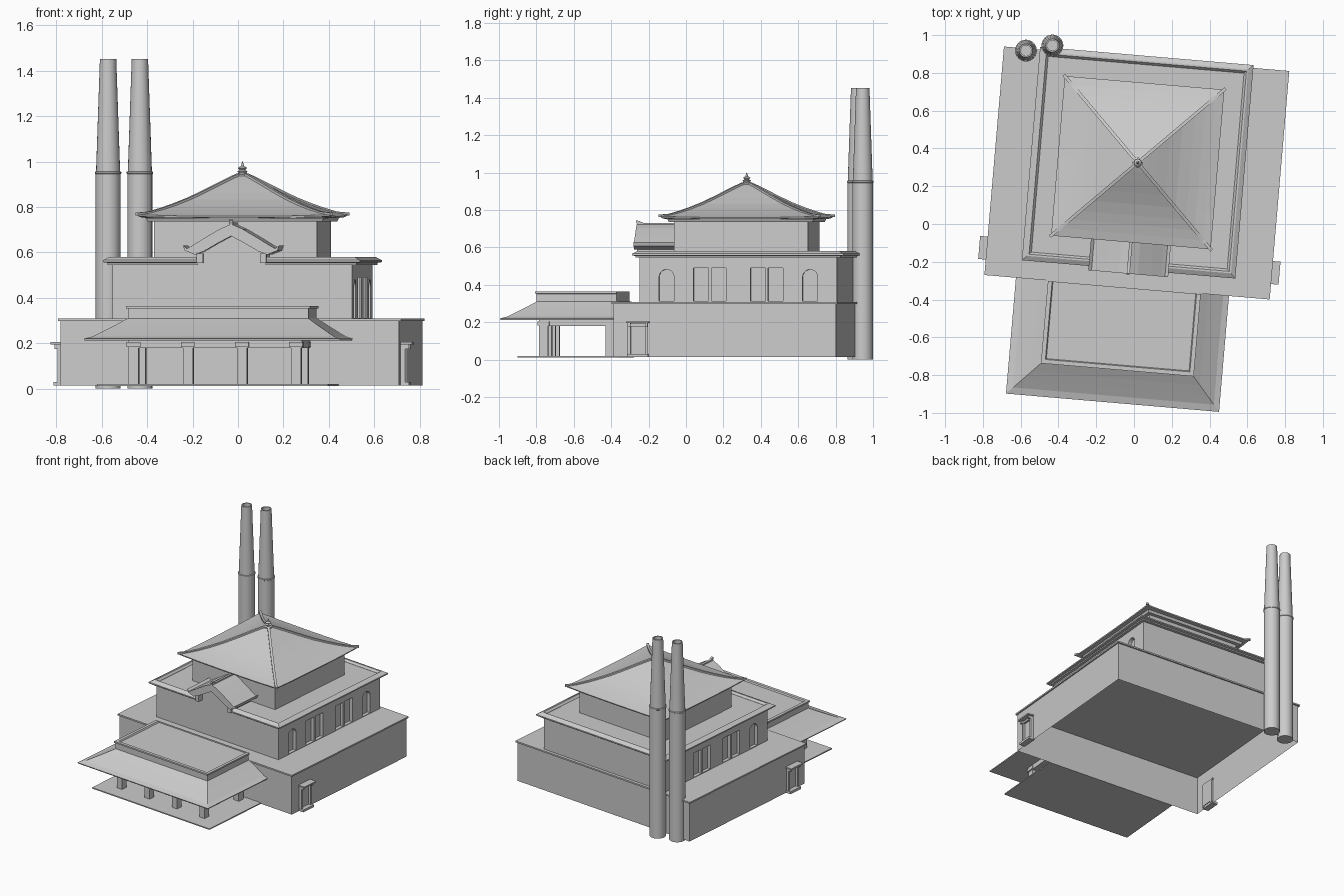
import bpy, bmesh, math
from mathutils import Matrix, Vector

if "Cube" in bpy.data.objects:
    bpy.data.objects.remove(bpy.data.objects["Cube"])

# The whole building is turned slightly about z
M = Matrix.Translation((0.015, 0.27, 0)) @ Matrix.Rotation(math.radians(-4.9), 4, 'Z')


def mesh(name, verts, faces, mat=M):
    me = bpy.data.meshes.new(name)
    me.from_pydata(verts, [], faces)
    bm = bmesh.new()
    bm.from_mesh(me)
    bmesh.ops.recalc_face_normals(bm, faces=bm.faces)
    bm.to_mesh(me)
    bm.free()
    ob = bpy.data.objects.new(name, me)
    bpy.context.collection.objects.link(ob)
    ob.matrix_world = mat
    return ob


def stack(name, rings, bottom=True, top=True, closed=True, mat=M):
    """Skin a list of vertex rings with equal counts."""
    n = len(rings[0])
    verts = [v for r in rings for v in r]
    faces = []
    for k in range(len(rings) - 1):
        for i in range(n if closed else n - 1):
            j = (i + 1) % n
            faces.append((k*n + i, k*n + j, (k+1)*n + j, (k+1)*n + i))
    if bottom:
        faces.append(tuple(range(n)))
    if top:
        faces.append(tuple(range((len(rings)-1)*n, len(rings)*n)))
    return mesh(name, verts, faces, mat)


def rect(u0, u1, v0, v1, z):
    return [(u0, v0, z), (u1, v0, z), (u1, v1, z), (u0, v1, z)]


def square(h, z, cv=0.055):
    return rect(-h, h, cv - h, cv + h, z)


def box(name, u0, u1, v0, v1, z0, z1):
    return stack(name, [rect(u0, u1, v0, v1, z0), rect(u0, u1, v0, v1, z1)])


def prism_v(name, pts, v0, v1):
    return stack(name, [[(u, v, z) for u, z in pts] for v in (v0, v1)])


def lathe(name, prof, loc, n=24, mat=None):
    rings = [[(r*math.cos(2*math.pi*i/n), r*math.sin(2*math.pi*i/n), z) for i in range(n)]
             for r, z in prof]
    ob = stack(name, rings, mat=Matrix.Translation(loc))
    bpy.context.view_layer.objects.active = ob
    ob.select_set(True)
    bpy.ops.object.shade_smooth_by_angle(angle=math.radians(30))
    ob.select_set(False)
    return ob


# Ground storey: walls open underneath, thin roof slab
stack("ground_walls", [rect(-.748, .748, -.597, .597, z) for z in (.013, .3)], bottom=False, top=False)
box("ground_roof_slab", -.758, .758, -.607, .607, .297, .308)

# Second storey with recessed side windows
upper = square(.53, .305), square(.53, .565)
second = stack("second_storey", upper)
cutters = []
for s in (-1, 1):
    for off in (-.385, -.2, -.105, .105, .2, .385):
        c = .055 + off
        pts = [(c - .04, .312), (c + .04, .312)]
        if abs(off) > .3:
            pts += [(c + .04*math.cos(a*math.pi/10), .442 + .04*math.sin(a*math.pi/10)) for a in range(11)]
        else:
            pts += [(c + .04, .49), (c - .04, .49)]
        cutters.append(stack("window_cutter", [[(s*u, v, z) for v, z in pts] for u in (.505, .56)]))
for c in cutters:
    md = second.modifiers.new("window", 'BOOLEAN')
    md.object = c
    md.solver = 'EXACT'
bpy.context.view_layer.update()
dg = bpy.context.evaluated_depsgraph_get()
cut_mesh = bpy.data.meshes.new_from_object(second.evaluated_get(dg))
second.modifiers.clear()
second.data = cut_mesh
for c in cutters:
    bpy.data.objects.remove(c)

# Second storey cornice, broken at the front by the gable
cornice = [(-.01, .545), (.02, .545), (.02, .554), (.037, .557), (.037, .566), (.012, .58), (.002, .58), (-.01, .566)]


def at(d):
    h = .53 + d
    f, b = .055 - h, .055 + h
    return [(-.15, f), (-h, f), (-h, b), (h, b), (h, f), (.15, f)]


paths = [[(*p, z) for p in at(d)] for d, z in cornice]
stack("second_cornice", [list(r) for r in zip(*paths)])

# Curved front gable
half = [(.05, .703), (.12, .662), (.175, .628), (.195, .617), (.212, .63)]
low = [(.205, .608), (.16, .59), (.12, .605), (.06, .64)]
side = half + low
prism_v("gable_roof", [(0, .725)] + side + [(0, .672)] + [(-u, z) for u, z in reversed(side)], -.535, -.3)
prism_v("gable_wall", [(-.15, .54), (.15, .54), (.15, .6), (0, .68), (-.15, .6)], -.477, -.3)
ridge = [(-.3, .715), (-.3, .731), (-.5, .731), (-.535, .745), (-.54, .74), (-.53, .715)]
stack("gable_ridge", [[(u, v, z) for v, z in ridge] for u in (-.008, .008)])
for s in (-1, 1):
    box("gable_bracket", s*.14 - .014, s*.14 + .014, -.52, -.47, .553, .595)

# Third storey and sweeping pyramid roof
stack("third_storey", [square(.36, .56), square(.36, .745)])
stack("third_eave_slab", [square(.385, .735), square(.393, .752)])
roof = [(.424, .76), (.38, .772), (.33, .788), (.28, .807), (.22, .833), (.16, .864), (.1, .897), (.05, .924), (.018, .94)]


def bent(h, z):
    # eave edge rises slightly toward the corners
    lift = .006 * (h / .424)**6
    out = []
    for k in range(4):
        for t in (-1, -.6, 0, .6):
            p = Matrix.Rotation(k*math.pi/2, 3, 'Z') @ Vector((t*h, -h, z + lift*abs(t)**3))
            out.append((p.x, p.y + .055, p.z))
    return out


stack("main_roof", [bent(.38, .752), bent(.422, .752)] + [bent(h, z) for h, z in roof])
for sx in (-1, 1):
    for sy in (-1, 1):
        rings = []
        for h, z in [(.43, .767)] + roof[1:]:
            w = .006
            rings.append([(sx*h - sy*w*e, .055 + sy*h + sx*w*e, z + dz)
                          for e, dz in ((-1, -.004), (-1, .008), (1, .008), (1, -.004))])
        stack("hip_ridge", rings)
lathe("finial", [(.026, .93), (.028, .944), (.018, .95), (.022, .957), (.012, .963), (.02, .972), (.008, .98), (.001, 1.0)],
      M @ Vector((0, .055, 0)), 12)

# Entrance porch: floor, posts, ceiling beam, skirt roof and parapet
box("porch_floor", -.54, .48, -1.133, -.597, .012, .02)
posts = [(u, -1.006) for u in (-.388, -.148, .091, .33)] + [(u, -.65) for u in (-.388, .33)]
for u, v in posts:
    box("porch_post", u - .022, u + .022, v - .024, v + .024, .018, .2)
    box("post_capital", u - .03, u + .03, v - .032, v + .032, .183, .205)
box("porch_beam", -.412, .355, -1.03, -.6, .18, .222)


def skirt(d, z):
    return rect(-.413 - d*1.02, .385 + d*.9, -1.04 - d*1.05, -.6, z)


stack("porch_roof", [skirt(.0, .215), skirt(.172, .213)] +
      [skirt(d, z) for d, z in ((.174, .22), (.14, .23), (.1, .252), (.05, .28), (0, .31))])


def deck(d, z):
    return rect(-.413 - d, .385 + d, -1.04 - d, -.61, z)


stack("porch_parapet", [deck(d, z) for d, z in
                        ((0, .3), (0, .352), (.007, .354), (.007, .365), (-.015, .365), (-.02, .355))])

# Side doors with frame, canopy and step
for s in (-1, 1):
    def part(name, u0, u1, v0, v1, z0, z1):
        box(name, min(s*u0, s*u1), max(s*u0, s*u1), v0, v1, z0, z1)
    part("side_door", .735, .752, -.504, -.424, .03, .185)
    for v in (-.51, -.418):
        part("door_post", .735, .768, v - .008, v + .008, .02, .192)
        part("canopy_bracket", .748, .782, v - .007, v + .007, .175, .196)
    part("door_lintel", .735, .768, -.51, -.418, .178, .192)
    part("door_step", .74, .785, -.52, -.408, .013, .03)
    part("door_canopy", .74, .798, -.525, -.403, .195, .205)

# Two tall tapering chimneys with open tops
for x, y in ((-.572, .918), (-.432, .945)):
    lathe("chimney", [(.055, 0), (.055, .945), (.058, .947), (.058, .955), (.053, .957), (.036, 1.452),
                      (.028, 1.452), (.028, 1.36)], (x, y, 0))
